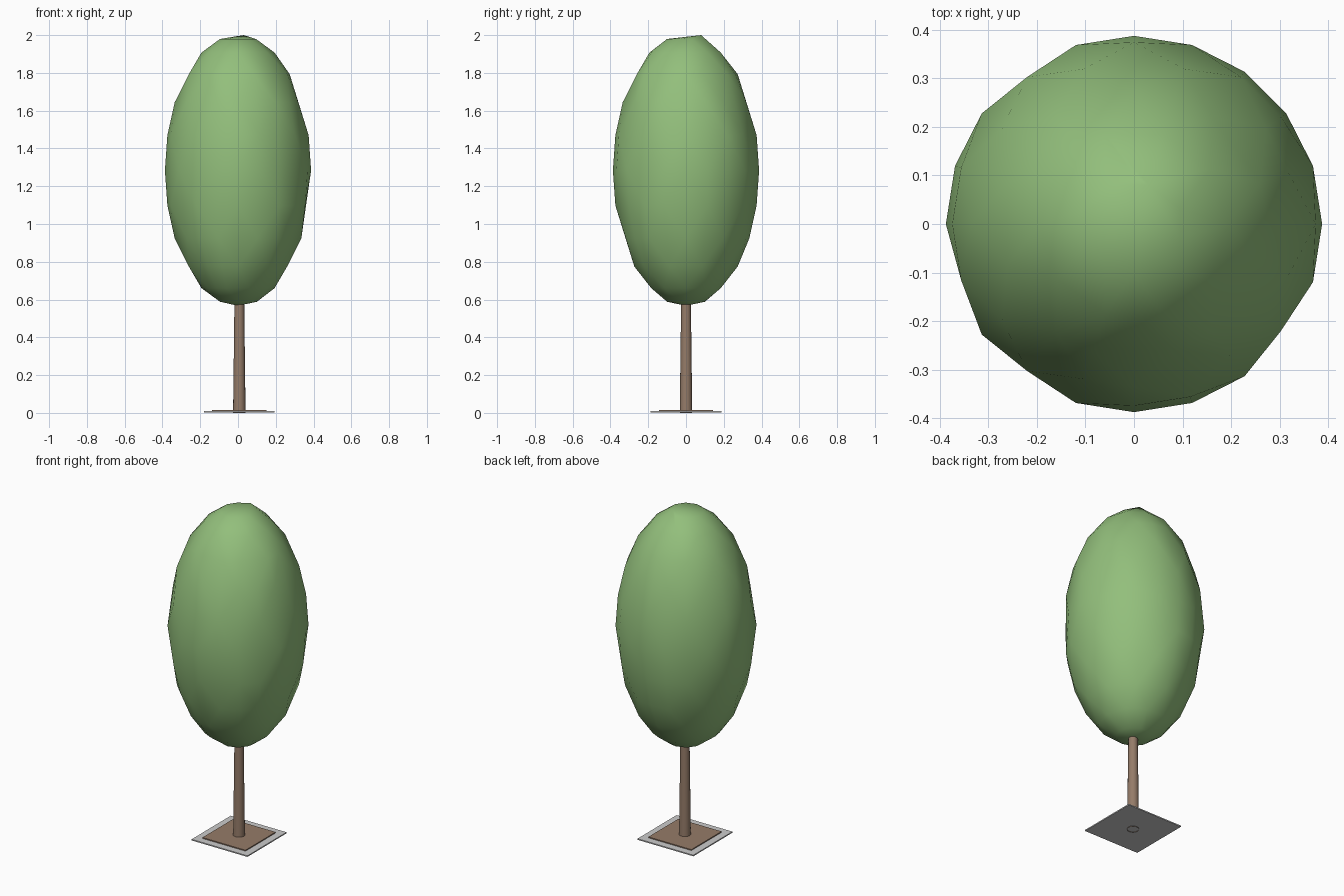
import bpy, bmesh, math, random

if "Cube" in bpy.data.objects:
    bpy.data.objects.remove(bpy.data.objects["Cube"])

random.seed(7)


def material(name, rgb):
    m = bpy.data.materials.new(name)
    m.diffuse_color = (*rgb, 1)
    m.use_nodes = True
    m.node_tree.nodes["Principled BSDF"].inputs["Base Color"].default_value = m.diffuse_color
    return m


def make_object(name, bm, mat=None, smooth=False):
    mesh = bpy.data.meshes.new(name)
    bm.to_mesh(mesh)
    bm.free()
    obj = bpy.data.objects.new(name, mesh)
    bpy.context.collection.objects.link(obj)
    if mat:
        mesh.materials.append(mat)
    if smooth:
        bpy.context.view_layer.objects.active = obj
        obj.select_set(True)
        bpy.ops.object.shade_smooth_by_angle(angle=math.radians(50))
        obj.select_set(False)
    return obj


def slab(name, size, z0, z1, mat=None):
    bm = bmesh.new()
    bmesh.ops.create_cube(bm, size=1)
    bmesh.ops.scale(bm, vec=(size, size, z1 - z0), verts=bm.verts)
    bmesh.ops.translate(bm, vec=(CX, 0, (z0 + z1) / 2), verts=bm.verts)
    return make_object(name, bm, mat)


CX = 0.007  # trunk and base sit slightly off the crown centre
green = material("leaf_green", (0.29, 0.52, 0.20))
brown = material("bark_brown", (0.30, 0.20, 0.14))

# Grey base plate and raised soil square
slab("base_plate", 0.374, 0.003, 0.010)
slab("soil_square", 0.288, 0.010, 0.016, brown)

# Tapered open-ended trunk running up into the crown
bm = bmesh.new()
bmesh.ops.create_cone(bm, cap_ends=False, segments=16, radius1=0.033,
                      radius2=0.025, depth=0.66)
bmesh.ops.translate(bm, vec=(CX, 0, 0.33), verts=bm.verts)
make_object("trunk", bm, brown, True)

# Crown: an ellipsoid thinned to an irregular set of points, then hulled.
# A point is dropped only if its neighbours stay, so no facet gets too large.
RINGS, SEGS = 12, 20
R, H, CZ = 0.387, 0.720, 1.284
dropped = set()
bm = bmesh.new()
bm.verts.new((0.03, 0.08, 2.0))
bm.verts.new((0, 0, 0.567))
for i in range(1, RINGS):
    t = math.pi * i / RINGS
    for j in range(SEGS):
        extreme = i == RINGS // 2 and j % 5 == 0
        near = {(i, (j - 1) % SEGS), (i - 1, j), (i, (j + 1) % SEGS)}
        if not extreme and not near & dropped and random.random() < 0.7:
            dropped.add((i, j))
            continue
        a = math.tau * j / SEGS
        bm.verts.new((R * math.sin(t) * math.cos(a),
                      R * math.sin(t) * math.sin(a),
                      CZ + H * math.cos(t)))
bmesh.ops.convex_hull(bm, input=bm.verts)
bmesh.ops.recalc_face_normals(bm, faces=bm.faces)
make_object("crown", bm, green, True)
